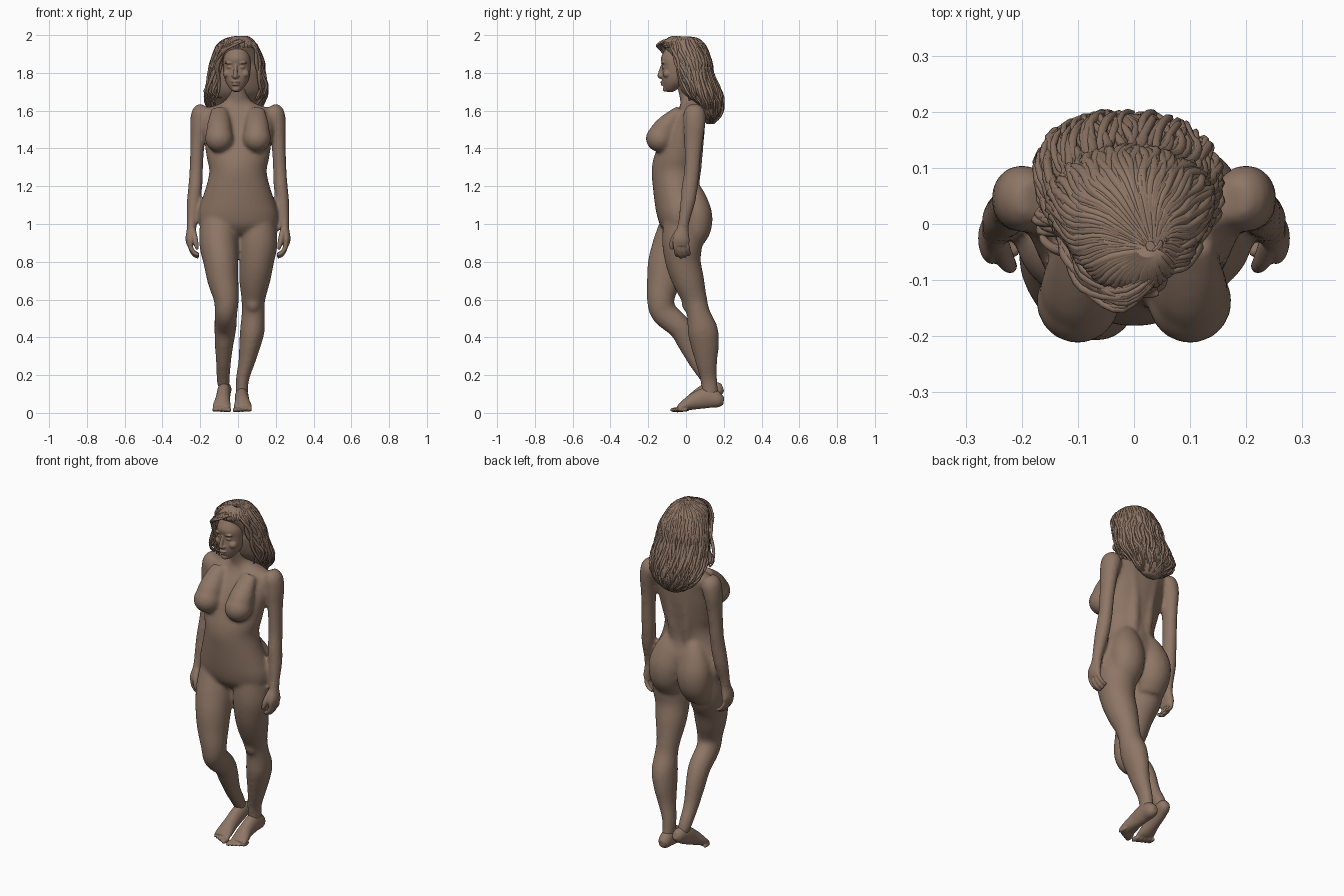
import bpy
import bmesh
import math
import random
from mathutils import Vector, Matrix

random.seed(4)
default_cube = bpy.data.objects.get("Cube")
if default_cube:
    bpy.data.objects.remove(default_cube, do_unlink=True)

CLAY = (.27, .18, .13, 1)
clay = bpy.data.materials.new("brown_clay")
clay.use_nodes = True
clay.diffuse_color = CLAY
shader = next(node for node in clay.node_tree.nodes if node.type == "BSDF_PRINCIPLED")
shader.inputs["Base Color"].default_value = CLAY
shader.inputs["Roughness"].default_value = .7


def spline(rows, steps):
    """Smooth interpolation through rows of any width."""
    padded = [rows[0]] + list(rows) + [rows[-1]]
    result = []
    for before, start, end, after in zip(padded, padded[1:], padded[2:], padded[3:]):
        for step in range(steps):
            t = step / steps
            result.append([b + t * (c - a) / 2
                           + t * t * (a - 2.5 * b + 2 * c - d / 2)
                           + t ** 3 * (1.5 * (b - c) + (d - a) / 2)
                           for a, b, c, d in zip(before, start, end, after)])
    result.append(list(rows[-1]))
    return result


def loft(bm, rows, sides=28, steps=5, level=False):
    """Closed tube through rows of x, y, z, side radius, depth radius."""
    path = spline(rows, steps)
    centres = [Vector(row[:3]) for row in path]
    rings = []
    for i, row in enumerate(path):
        along = centres[min(i + 1, len(path) - 1)] - centres[max(i - 1, 0)]
        along = Vector((0, 0, -1)) if level else along.normalized()
        across = Vector((1, 0, 0))
        across = (across - along * along.dot(across)).normalized()
        depth = along.cross(across)
        ring = []
        for k in range(sides):
            angle = math.tau * k / sides
            ring.append(bm.verts.new(centres[i] + across * row[3] * math.cos(angle)
                                     + depth * row[4] * math.sin(angle)))
        rings.append(ring)
    for upper, lower in zip(rings, rings[1:]):
        for k in range(sides):
            n = (k + 1) % sides
            bm.faces.new((upper[k], upper[n], lower[n], lower[k]))
    bm.faces.new(rings[0])
    bm.faces.new(rings[-1])


def loft_pair(bm, rows):
    """The same tube on both sides of the middle."""
    for side in (-1, 1):
        loft(bm, [(side * row[0], *row[1:]) for row in rows])


def blob(bm, centre, radii):
    """Ellipsoid used as a soft volume."""
    shape = Matrix.Translation(centre) @ Matrix.Diagonal((*radii, 1))
    bmesh.ops.create_uvsphere(bm, u_segments=24, v_segments=16, radius=1, matrix=shape)


def pair(bm, centre, radii):
    """Ellipsoid on both sides of the middle."""
    for side in (-1, 1):
        blob(bm, (side * centre[0], centre[1], centre[2]), radii)


def finish(name, bm, voxel, smoothing):
    """Fuse the overlapping volumes into one smooth surface."""
    bmesh.ops.recalc_face_normals(bm, faces=bm.faces)
    mesh = bpy.data.meshes.new(name)
    bm.to_mesh(mesh)
    bm.free()
    mesh.materials.append(clay)
    mesh.polygons.foreach_set("use_smooth", [True] * len(mesh.polygons))
    part = bpy.data.objects.new(name, mesh)
    bpy.context.collection.objects.link(part)
    if voxel:
        fuse = part.modifiers.new("fuse", "REMESH")
        fuse.mode = "VOXEL"
        fuse.voxel_size = voxel
        fuse.use_smooth_shade = True
        soften = part.modifiers.new("soften", "SMOOTH")
        soften.factor = .5
        soften.iterations = smoothing


# Trunk and neck
body = bmesh.new()
loft(body, [(0, .0, 1.74, .05, .05), (0, .02, 1.67, .056, .054), (0, .03, 1.635, .1, .06),
            (0, .03, 1.6, .185, .075), (0, 0, 1.52, .188, .1), (0, -.02, 1.45, .18, .115),
            (0, -.045, 1.35, .165, .126), (0, -.055, 1.28, .152, .127), (0, -.052, 1.2, .168, .124),
            (0, -.035, 1.12, .194, .132), (0, -.03, 1.05, .21, .125), (0, -.03, .99, .195, .105),
            (0, -.025, .945, .11, .07)], sides=40, level=True)

# Bust, back and seat volumes
pair(body, (.1, -.138, 1.453), (.075, .075, .073))
loft_pair(body, [(.1, -.035, 1.61, .04, .02), (.1, -.088, 1.54, .06, .052),
                 (.1, -.122, 1.48, .068, .07), (.1, -.12, 1.44, .055, .05)])
loft_pair(body, [(.07, .06, 1.57, .05, .04), (.052, .055, 1.45, .04, .04),
                 (.045, .045, 1.32, .036, .04), (.04, .03, 1.2, .035, .04)])
loft_pair(body, [(.07, .025, 1.2, .05, .045), (.08, .045, 1.13, .08, .066),
                 (.09, .053, 1.05, .096, .086), (.092, .046, .97, .092, .084),
                 (.096, .015, .89, .078, .06)])

# Bent right leg
loft(body, [(-.105, -.03, 1.02, .095, .1), (-.103, -.057, .9, .102, .116),
            (-.091, -.097, .8, .092, .104), (-.079, -.118, .7, .082, .09),
            (-.062, -.134, .6, .066, .073), (-.064, -.115, .53, .06, .07),
            (-.067, -.03, .45, .058, .063), (-.073, .015, .37, .05, .06),
            (-.077, .06, .27, .04, .045), (-.078, .115, .18, .035, .037),
            (-.075, .135, .13, .03, .032)])
blob(body, (-.062, -.16, .58), (.042, .042, .05))

# Standing left leg
loft(body, [(.105, -.02, 1.02, .095, .1), (.107, -.02, .9, .102, .106),
            (.098, -.015, .8, .092, .094), (.088, .013, .7, .082, .084),
            (.081, .046, .6, .063, .066), (.081, .065, .53, .061, .062),
            (.076, .088, .44, .065, .08), (.063, .1, .36, .057, .075),
            (.046, .108, .27, .044, .058), (.024, .12, .18, .035, .045),
            (.02, .13, .09, .032, .044)])
blob(body, (.08, .015, .58), (.04, .038, .05))

# Arms
loft_pair(body, [(.175, .045, 1.625, .03, .035), (.192, .045, 1.59, .052, .058),
                 (.207, .045, 1.53, .047, .058), (.213, .04, 1.45, .039, .05),
                 (.218, .035, 1.36, .036, .044), (.222, .03, 1.27, .036, .041),
                 (.226, .02, 1.2, .037, .043), (.235, .01, 1.12, .036, .04),
                 (.243, -.008, 1.03, .028, .031), (.246, -.016, .97, .026, .03)])
finish("body", body, .01, 9)

# Hands: palm, four curled fingers and a thumb
for side, name in ((-1, "right_hand"), (1, "left_hand")):
    hand = bmesh.new()
    palm = [(.244, -.012, 1.02, .023, .026), (.247, -.018, .97, .024, .032),
            (.254, -.026, .92, .024, .045), (.25, -.026, .885, .018, .042)]
    loft(hand, [(side * row[0], *row[1:]) for row in palm])
    for finger in range(4):
        y = -.058 + .021 * finger
        drop = .01 * abs(finger - 1.3)
        size = .0125 - .0007 * finger
        loft(hand, [(side * .255, y, .905, size, size),
                    (side * .25, y + .004, .868 + drop / 2, size, size),
                    (side * .232, y + .008, .835 + drop, size, size),
                    (side * .208, y + .01, .822 + drop, size * .8, size * .8)], sides=12)
    loft(hand, [(side * .24, -.035, .965, .018, .018), (side * .228, -.065, .92, .016, .017),
                (side * .22, -.075, .885, .012, .013), (side * .215, -.073, .865, .007, .008)],
         sides=14)
    finish(name, hand, .0045, 2)


# Feet: the left one flat, the right one with a raised heel
def foot(name, rows, toe_middle, side):
    bm = bmesh.new()
    loft(bm, rows)
    x, y = toe_middle
    for toe in range(5):
        size = .0135 - .001 * toe
        blob(bm, (x + side * (toe - 2) * .0195, y + .009 * toe, .016), (size, .03, size))
    finish(name, bm, .005, 3)


foot("left_foot", [(.02, .2, .065, .016, .02), (.02, .172, .068, .034, .04),
                   (.02, .115, .08, .037, .055), (.022, .045, .062, .038, .045),
                   (.025, -.005, .04, .046, .03), (.026, -.04, .023, .047, .016)],
     (.024, -.055), 1)
foot("right_foot", [(-.066, .195, .135, .016, .02), (-.067, .172, .127, .032, .038),
                    (-.074, .12, .112, .036, .05), (-.08, .055, .076, .038, .042),
                    (-.085, .005, .044, .046, .03), (-.087, -.03, .024, .048, .016)],
     (-.088, -.045), -1)

# Head with facial features
head = bmesh.new()
blob(head, (0, -.005, 1.86), (.078, .1, .1))
loft(head, [(0, -.05, 1.94, .048, .05), (0, -.06, 1.88, .07, .073), (0, -.06, 1.83, .072, .064),
            (0, -.06, 1.78, .067, .068), (0, -.065, 1.745, .055, .06),
            (0, -.08, 1.715, .033, .037), (0, -.085, 1.7, .015, .018)], level=True)
loft(head, [(0, -.122, 1.845, .008, .009), (0, -.135, 1.805, .01, .011),
            (0, -.14, 1.782, .012, .011), (0, -.13, 1.775, .01, .007)], sides=14)
pair(head, (.012, -.132, 1.782), (.009, .009, .007))
pair(head, (.032, -.119, 1.853), (.027, .011, .007))
pair(head, (.03, -.112, 1.83), (.016, .012, .008))
pair(head, (.046, -.095, 1.795), (.024, .024, .022))
blob(head, (0, -.126, 1.751), (.024, .011, .006))
blob(head, (0, -.124, 1.739), (.021, .011, .007))
blob(head, (0, -.108, 1.715), (.021, .015, .015))
bmesh.ops.rotate(head, verts=head.verts, cent=(0, 0, 0), matrix=Matrix.Rotation(-.1, 3, "Z"))
finish("head", head, .004, 1)

# Hair mass
hair_shape = [(.03, -.04, 1.99, .01, .01), (.005, -.015, 1.982, .06, .07),
              (-.005, -.012, 1.95, .1, .108), (-.005, .012, 1.9, .125, .108),
              (-.005, .032, 1.85, .14, .102), (-.005, .038, 1.8, .148, .102),
              (-.01, .078, 1.7, .16, .108), (-.015, .122, 1.63, .145, .078),
              (-.01, .13, 1.57, .1, .052), (-.005, .13, 1.53, .045, .022)]
hair = bmesh.new()
loft(hair, [(*row[:3], row[3] * .96, row[4] * .96) for row in hair_shape], sides=48, level=True)
finish("hair_mass", hair, 0, 0)

# Hair strands
curves = bpy.data.curves.new("hair_strands", "CURVE")
curves.dimensions = "3D"
curves.bevel_depth = .009
curves.bevel_resolution = 1
curves.use_fill_caps = True
curves.materials.append(clay)


def strand(points):
    line = curves.splines.new("POLY")
    line.points.add(len(points) - 1)
    line.use_smooth = True
    for i, (point, target) in enumerate(zip(points, line.points)):
        target.co = (*point, 1)
        target.radius = .35 + .75 * math.sin(math.pi * (i + .5) / len(points))


# Strands falling from the parting, cut short over the forehead
envelope = spline(hair_shape, 3)
for index in range(130):
    angle = math.tau * (index + random.random()) / 130
    phase = random.uniform(0, math.tau)
    lift = random.uniform(.95, .99)
    last = random.randint(len(envelope) - 7, len(envelope) - 1)
    if math.sin(angle) < -.62:
        last = 8
    points = []
    for i, (x, y, z, wide, deep) in enumerate(envelope[:last]):
        loose = i / len(envelope)
        turn = angle + .2 * loose * math.sin(phase + i * .55)
        reach = lift + .12 * loose ** 2 * math.sin(phase + i * .8)
        points.append((x + wide * reach * math.cos(turn), y + deep * reach * math.sin(turn), z))
    strand(points)

# Parted locks sweeping across the forehead and curling beside the face
right_sweep = [(.05, -.085, 1.972), (-.015, -.145, 1.955), (-.085, -.12, 1.91),
               (-.118, -.065, 1.84), (-.135, -.035, 1.76), (-.165, -.02, 1.7), (-.16, 0, 1.66)]
left_sweep = [(.055, -.08, 1.972), (.095, -.075, 1.93), (.115, -.05, 1.86),
              (.13, -.025, 1.79), (.145, 0, 1.72), (.145, .02, 1.66)]
for sweep, count in ((right_sweep, 24), (left_sweep, 18)):
    for index in range(count):
        back = .05 * index / count
        gather = random.uniform(0, .06)
        phase = random.uniform(0, math.tau)
        lock = []
        for i, (x, y, z) in enumerate(sweep):
            wave = .014 * math.sin(phase + i * 2)
            lock.append((x * (1 - gather * i) + wave * i / 4, y + back + wave / 2,
                         z + back * .3 + wave / 2))
        strand(spline(lock, 4))
strands = bpy.data.objects.new("hair_strands", curves)
bpy.context.collection.objects.link(strands)
